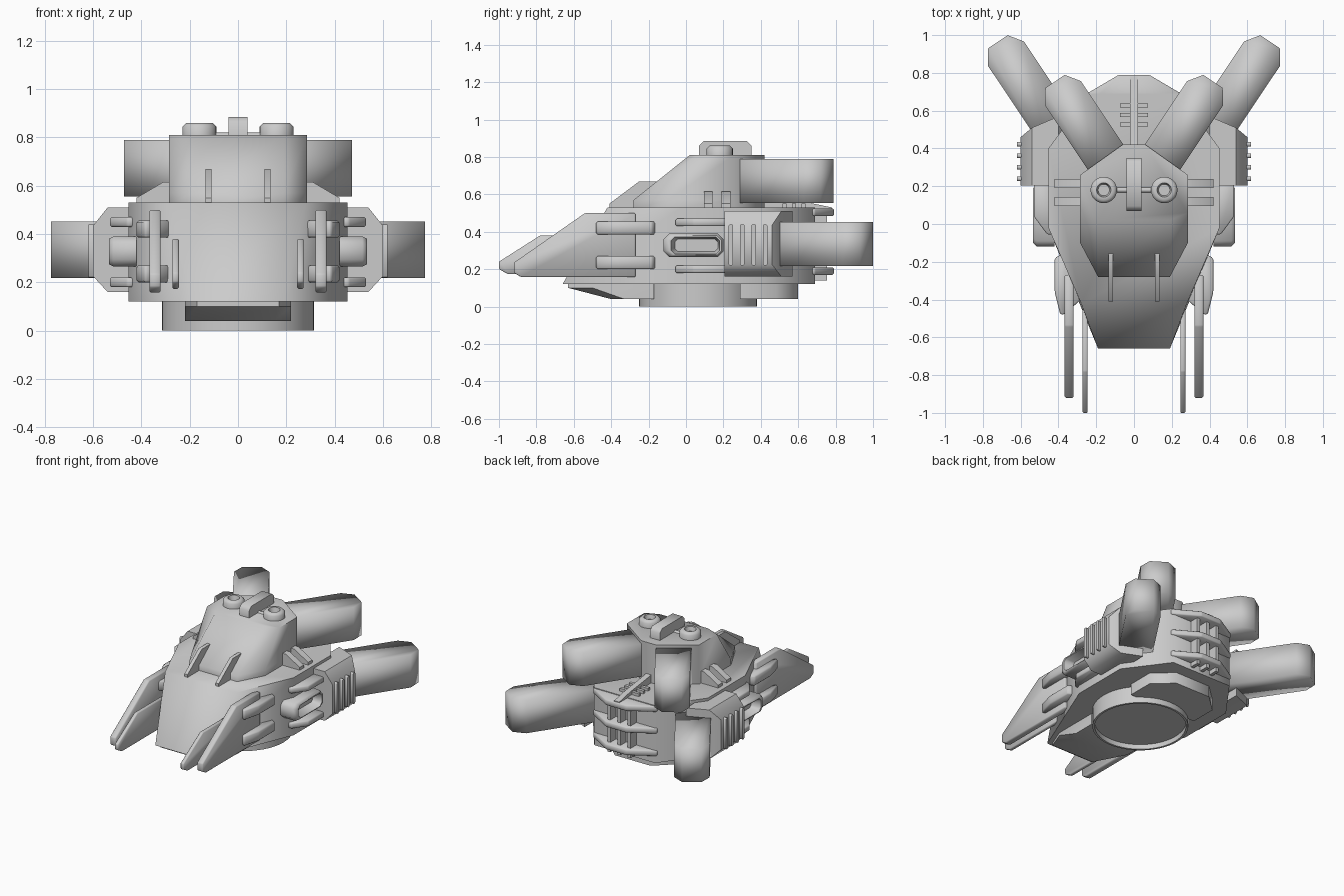
import bpy, bmesh, math
from mathutils import Vector

cube = bpy.data.objects.get("Cube")
if cube:
    bpy.data.objects.remove(cube, do_unlink=True)

grey = bpy.data.materials.new("hull grey")
grey.use_nodes = True
tone = (0.6, 0.6, 0.6, 1)
grey.diffuse_color = tone
grey.node_tree.nodes["Principled BSDF"].inputs["Base Color"].default_value = tone

PLACE = {"x": lambda a, b, c: (c, a, b),
         "y": lambda a, b, c: (a, c, b),
         "z": lambda a, b, c: (a, b, c)}


def loft(name, layers, axis="z", mirror=False, bevel=0, angle=50):
    """Skin a stack of (position, outline) layers along an axis, capping both ends."""
    bm = bmesh.new()
    rings = [[bm.verts.new(PLACE[axis](a, b, c)) for a, b in pts] for c, pts in layers]
    for low, high in zip(rings, rings[1:]):
        for i in range(len(low)):
            j = (i + 1) % len(low)
            bm.faces.new((low[i], low[j], high[j], high[i]))
    bm.faces.new(rings[0][::-1])
    bm.faces.new(rings[-1])
    bmesh.ops.recalc_face_normals(bm, faces=bm.faces)
    if bevel:
        bmesh.ops.bevel(bm, geom=bm.edges[:], offset=bevel, segments=1, affect="EDGES")
    mesh = bpy.data.meshes.new(name)
    bm.to_mesh(mesh)
    bm.free()
    mesh.materials.append(grey)
    ob = bpy.data.objects.new(name, mesh)
    bpy.context.collection.objects.link(ob)
    bpy.ops.object.select_all(action="DESELECT")
    ob.select_set(True)
    bpy.context.view_layer.objects.active = ob
    bpy.ops.object.shade_smooth_by_angle(angle=math.radians(angle))
    if mirror:
        ob.modifiers.new("Mirror", "MIRROR")
    return ob


def prism(name, pts, lo, hi, axis="z", **kw):
    return loft(name, [(lo, pts), (hi, pts)], axis, **kw)


def rect(a0, b0, a1, b1):
    return [(a0, b0), (a1, b0), (a1, b1), (a0, b1)]


def cut_rect(a0, b0, a1, b1, c):
    return [(a0 + c, b0), (a1 - c, b0), (a1, b0 + c), (a1, b1 - c),
            (a1 - c, b1), (a0 + c, b1), (a0, b1 - c), (a0, b0 + c)]


def both(pts):
    """Complete a right-hand outline with its mirror image."""
    return pts + [(-x, y) for x, y in reversed(pts)]


def circle(x, y, r, n=32):
    return [(x + r * math.cos(math.tau * i / n), y + r * math.sin(math.tau * i / n))
            for i in range(n)]


# Main hull with sloping nose
rear = [(0.453, -0.02), (0.453, 0.40), (0.24, 0.69)]
loft("hull", [(0.12, both([(0.19, -0.66)] + rear)),
              (0.53, both([(0.28, -0.42)] + rear))], angle=80)

# Cabin with sloping front
back = [(0.285, 0.26), (0.06, 0.42)]
foot = both([(0.19, -0.28), (0.285, -0.10)] + back)
loft("cabin", [(0.52, foot), (0.57, foot),
               (0.81, both([(0.19, 0.02), (0.285, 0.06)] + back))], angle=80)

# Round mount with a shallow recess, and belly plates
loft("base_ring", [(0.13, circle(0, 0.065, 0.315, 48)), (0, circle(0, 0.065, 0.315, 48)),
                   (0, circle(0, 0.065, 0.3, 48)), (0.035, circle(0, 0.065, 0.3, 48))])
loft("front_belly_plate", [(0.04, both([(0.15, -0.40), (0.22, -0.33), (0.22, -0.17)])),
                           (0.10, both([(0.17, -0.63), (0.22, -0.50), (0.22, -0.17)])),
                           (0.13, both([(0.17, -0.63), (0.22, -0.50), (0.22, -0.17)]))])
prism("rear_belly_plate", both([(0.27, 0.29), (0.27, 0.48), (0.14, 0.60)]), 0.04, 0.13)


# Angled engine pods
def engine(name, tip, length, z0, z1):
    along, side = Vector((0.555, 0.832)), Vector((0.832, -0.555))
    outline = [(-length, -0.115), (-length, 0.115), (-0.075, 0.115),
               (0, 0.062), (0, -0.062), (-0.075, -0.115)]
    pts = [tuple(Vector(tip) + along * u + side * v) for u, v in outline]
    prism(name, pts, z0, z1, mirror=True, angle=100)


engine("upper_engines", (0.418, 0.755), 0.57, 0.555, 0.79)
engine("lower_engines", (0.72, 0.965), 0.66, 0.218, 0.452)

# Side nacelles with vent bars
loft("side_nacelles", [(0.40, rect(0.205, 0.16, 0.57, 0.51)),
                       (0.54, rect(0.205, 0.16, 0.51, 0.51)),
                       (0.60, rect(0.205, 0.225, 0.46, 0.435))], "x", mirror=True)
for i in range(4):
    y = 0.24 + 0.061 * i
    prism(f"vent_bar_{i + 1}", cut_rect(y - 0.012, 0.22, y + 0.012, 0.44, 0.006),
          0.55, 0.62, "x", mirror=True)

# Recessed side intakes with slats above and below
loft("side_intakes", [(0.42, cut_rect(-0.12, 0.265, 0.20, 0.39, 0.03)),
                      (0.515, cut_rect(-0.12, 0.265, 0.20, 0.39, 0.03)),
                      (0.535, cut_rect(-0.10, 0.275, 0.19, 0.38, 0.025)),
                      (0.535, cut_rect(-0.08, 0.28, 0.18, 0.372, 0.02)),
                      (0.47, cut_rect(-0.06, 0.295, 0.17, 0.36, 0.015))], "x", mirror=True)
for label, z in (("lower", 0.18), ("upper", 0.43)):
    prism(label + "_intake_slats", [(0.43, -0.055), (0.46, -0.055), (0.53, 0.04),
                                    (0.53, 0.22), (0.43, 0.22)], z, z + 0.04,
          mirror=True, bevel=0.006)

# Short slats beside the nose
for label, z in (("lower", 0.2), ("upper", 0.385)):
    prism(label + "_nose_slats", [(0.28, -0.40), (0.37, -0.48), (0.39, -0.48), (0.42, -0.36),
                                  (0.42, -0.18), (0.36, -0.15)], z, z + 0.07,
          mirror=True, bevel=0.008)

# Long forward fins
prism("outer_fins", [(-0.92, 0.18), (-0.88, 0.157), (-0.27, 0.157), (-0.27, 0.50),
                     (-0.54, 0.50), (-0.92, 0.235)], 0.32, 0.367, "x",
      mirror=True, bevel=0.006)
prism("inner_fins", [(-1.0, 0.20), (-0.95, 0.173), (-0.40, 0.173), (-0.40, 0.38),
                     (-0.78, 0.38), (-1.0, 0.24)], 0.245, 0.272, "x",
      mirror=True, bevel=0.005)

# Small fins on the cabin front and flanks
prism("cabin_front_fins", [(-0.41, 0.52), (-0.41, 0.55), (-0.25, 0.67), (-0.15, 0.67),
                           (-0.15, 0.52)], 0.11, 0.135, "x", mirror=True)
for label, y in (("front", 0.095), ("rear", 0.19)):
    prism(label + "_flank_fins", [(0.25, 0.52), (0.42, 0.52), (0.42, 0.55), (0.31, 0.615),
                                  (0.25, 0.615)], y, y + 0.047, "y", mirror=True)

# Roof fittings
prism("roof_bar", [(0.07, 0.80), (0.35, 0.80), (0.35, 0.86), (0.325, 0.885),
                   (0.095, 0.885), (0.07, 0.86)], -0.039, 0.039, "x")
loft("roof_rings", [(0.80, circle(0.16, 0.18, 0.07)), (0.845, circle(0.16, 0.18, 0.07)),
                    (0.86, circle(0.16, 0.18, 0.055)), (0.86, circle(0.16, 0.18, 0.038)),
                    (0.83, circle(0.16, 0.18, 0.03))], mirror=True)
prism("roof_rod", circle(0.18, 0.806, 0.014, 12), -0.11, 0.11, "x")

# Rear deck spine with crossbars
prism("deck_spine", [(0.40, 0.52), (0.40, 0.59), (0.50, 0.575), (0.66, 0.555),
                     (0.78, 0.53), (0.78, 0.49)], -0.02, 0.02, "x")
for i in range(3):
    y = 0.526 + 0.051 * i
    prism(f"deck_crossbar_{i + 1}", rect(y - 0.011, 0.52, y + 0.011, 0.55), -0.075, 0.075, "x")

# Stern slats joined by upright bars
for label, z in (("lower", 0.17), ("middle", 0.33), ("upper", 0.485)):
    prism(label + "_stern_slat", both([(0.25, 0.62), (0.25, 0.69), (0.08, 0.79)]), z, z + 0.04,
          bevel=0.006)
for label, x in (("left", 0.08), ("middle", 0), ("right", -0.08)):
    prism(label + "_stern_bar", rect(x - 0.012, 0.66, x + 0.012, 0.755), 0.14, 0.50)
